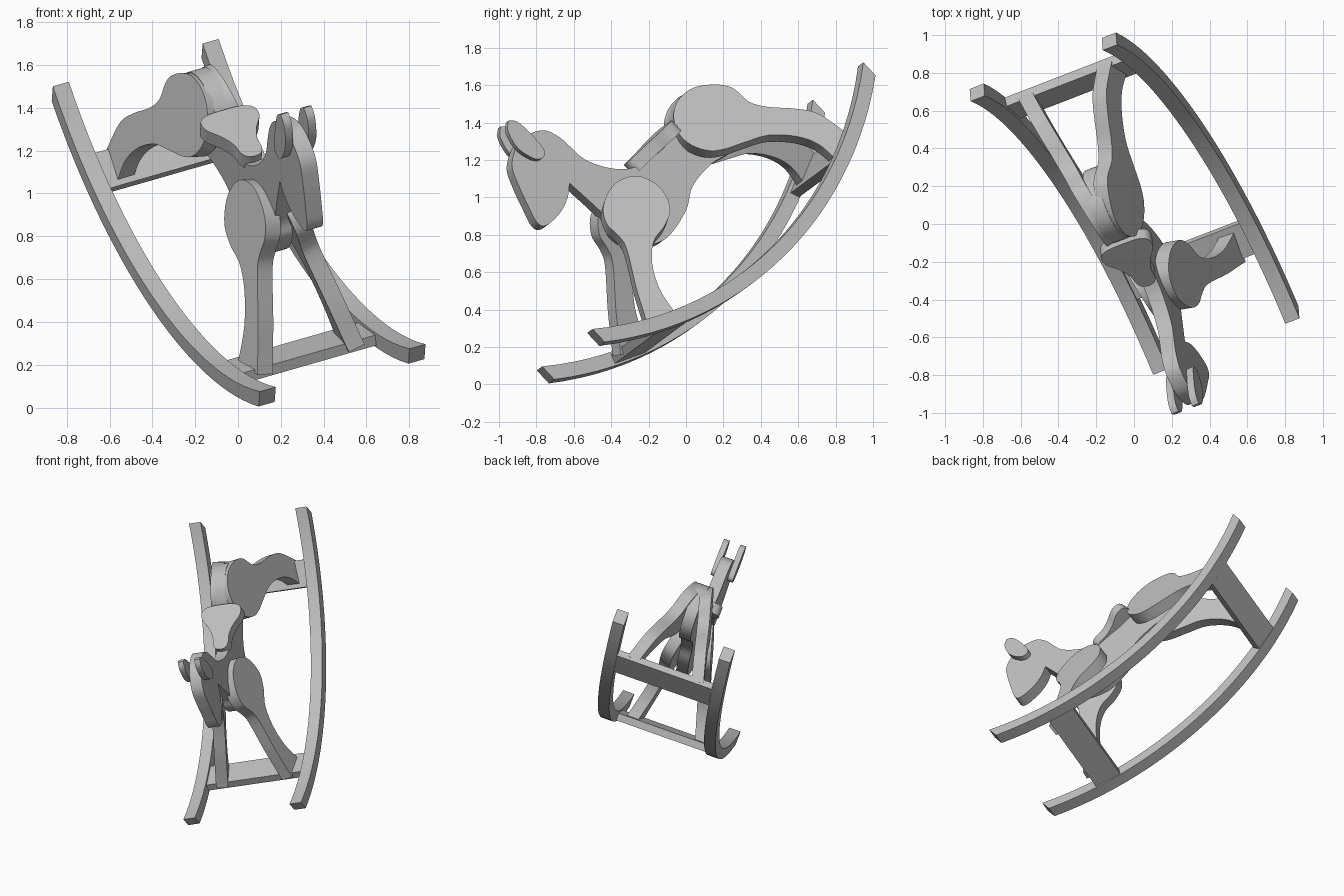
import bpy, bmesh, math
from mathutils import Matrix, Vector

cube = bpy.data.objects.get("Cube")
if cube:
    bpy.data.objects.remove(cube, do_unlink=True)

# One plain wood-grey material for the whole toy
grey = bpy.data.materials.new("plain_grey")
grey.use_nodes = True
grey.diffuse_color = (0.52, 0.52, 0.52, 1)
grey.node_tree.nodes["Principled BSDF"].inputs["Base Color"].default_value = grey.diffuse_color

# Pose of the toy: side axis, backward axis and up axis after tipping it
side = Vector((0.902, 0.348, 0.258)).normalized()
back = Vector((-0.43, 0.645, 0.635))
back = (back - side * back.dot(side)).normalized()
up = side.cross(back)
pose = Matrix((side, back, up)).transposed().to_4x4()
pose.translation = side * 0.26 + Vector((0, 0.008, 0))

THICK = 0.083
MID = 0.61          # middle of the rockers along the backward axis
SPLAY = 0.287       # outward slope of the legs


def curve_through(points, steps=5):
    """Smooth open curve through the points; its two ends stay sharp."""
    pts = [Vector(p) for p in points]
    pts = [pts[0]] + pts + [pts[-1]]
    out = []
    for p, q, r, s in zip(pts, pts[1:], pts[2:], pts[3:]):
        for i in range(steps):
            t = i / steps
            out.append(q + ((r - p) * t + (2 * p - 5 * q + 4 * r - s) * t ** 2
                            + (3 * q - p - 3 * r + s) * t ** 3) / 2)
    if (pts[-1] - pts[0]).length > 0.001:
        out.append(pts[-1])
    return out


def board(name, corners, push):
    """Flat board: a face through the corners, thickened along push."""
    bm = bmesh.new()
    face = bm.faces.new([bm.verts.new(c) for c in corners])
    grown = bmesh.ops.extrude_face_region(bm, geom=[face], use_keep_orig=True)
    moved = [g for g in grown["geom"] if isinstance(g, bmesh.types.BMVert)]
    bmesh.ops.translate(bm, verts=moved, vec=push)
    bmesh.ops.recalc_face_normals(bm, faces=bm.faces)
    mesh = bpy.data.meshes.new(name)
    bm.to_mesh(mesh)
    bm.free()
    mesh.materials.append(grey)
    obj = bpy.data.objects.new(name, mesh)
    bpy.context.collection.objects.link(obj)
    obj.matrix_world = pose
    bpy.ops.object.select_all(action='DESELECT')
    obj.select_set(True)
    bpy.context.view_layer.objects.active = obj
    bpy.ops.object.shade_smooth_by_angle(angle=math.radians(32))


def upright(name, outline, offset, thick):
    """Board standing lengthwise, centred sideways on offset."""
    corners = [(offset - thick / 2, b, u) for b, u in outline]
    board(name, corners, Vector((thick, 0, 0)))


def leg(name, outline, sign):
    """Splayed board whose outer face leans in towards the top."""
    corners = [(sign * (0.389 - SPLAY * u), b, u) for b, u in outline]
    inward = Vector((-sign, 0, -SPLAY)).normalized()
    board(name, corners, inward * THICK)


# Outlines as (backward, up)
body_line = curve_through([
    (.16, 1.23), (.09, 1.18), (0, 1.152), (-.11, 1.155), (-.14, 1.2), (-.11, 1.3),
    (-.07, 1.41), (-.02, 1.51), (.07, 1.565), (.16, 1.575), (.26, 1.53), (.3, 1.45),
    (.31, 1.37), (.32, 1.27), (.37, 1.17), (.45, 1.08), (.55, 1.03), (.7, 1.01),
    (.8, 1.03), (.87, 1.09), (.96, 1.135), (1.06, 1.13), (1.15, 1.07), (1.2, .96),
    (1.19, .85), (1.12, .77), (1, .74), (.85, .77), (.68, .755), (.56, .69),
    (.39, .655), (.28, .68), (.18, .76), (.15, .87), (.18, .97), (.16, 1.23)])

hind_line = curve_through([
    (1.45, .39), (1.43, .57), (1.36, .68), (1.27, .78), (1.22, .87), (1.22, .98),
    (1.17, 1.06), (1.07, 1.13), (.96, 1.14), (.87, 1.1), (.81, 1.02), (.8, .93),
    (.84, .84), (.91, .785), (1.02, .735), (1.14, .675), (1.24, .57), (1.29, .46),
    (1.29, .34)])

fore_line = curve_through([
    (-.03, .33), (.02, .49), (.11, .62), (.22, .7), (.34, .72), (.44, .77),
    (.49, .89), (.45, 1.01), (.33, 1.06), (.19, 1.02), (.12, .94), (.11, .85),
    (.08, .77), (-.06, .59), (-.15, .46), (-.2, .39)])

ear_line = curve_through([
    (.13, 1.7), (.165, 1.66), (.175, 1.55), (.165, 1.45), (.125, 1.43), (.085, 1.465),
    (.06, 1.56), (.085, 1.66), (.13, 1.7)])


# Rocker: two concentric arcs with ends cut upright
def arc(radius, count=28, half=1.125, centre=2.168):
    xs = [half * (2 * i / count - 1) for i in range(count + 1)]
    return [(MID + x, centre - math.sqrt(radius ** 2 - x * x)) for x in xs]


rocker_line = arc(2.0) + arc(1.922)[::-1]

# Body with neck and head
upright("body_and_head", body_line, 0, THICK)

# Paired parts
for label, sign in (("left", 1), ("right", -1)):
    upright(label + "_rocker", rocker_line, sign * 0.388, THICK)
    upright(label + "_ear", ear_line, sign * 0.06, 0.04)
    leg(label + "_hind_leg", hind_line, sign)
    leg(label + "_front_leg", fore_line, sign)

# Cross bars between the rockers, tilted along their curve
for label, offset, height in (("front", -0.7, 0.335), ("rear", 0.75, 0.35)):
    along = Vector((1, math.copysign(0.41, offset))).normalized() * 0.095
    across = along.orthogonal().normalized() * 0.026
    centre = Vector((MID + offset, height))
    section = [centre + along + across, centre - along + across,
               centre - along - across, centre + along - across]
    upright(label + "_cross_bar", section, 0, 0.7)

# Seat, wide at the back with a narrow nose, outline as (sideways, backward)
half_seat = curve_through([(0, .835), (.09, .83), (.138, .8), (.138, .74), (.09, .67),
                           (.06, .6), (.055, .54), (.035, .505), (0, .495)])
seat_line = half_seat + [Vector((-p.x, p.y)) for p in half_seat[-2:0:-1]]
board("seat", [(p.x, p.y, 1.015) for p in seat_line], Vector((0, 0, 0.075)))
